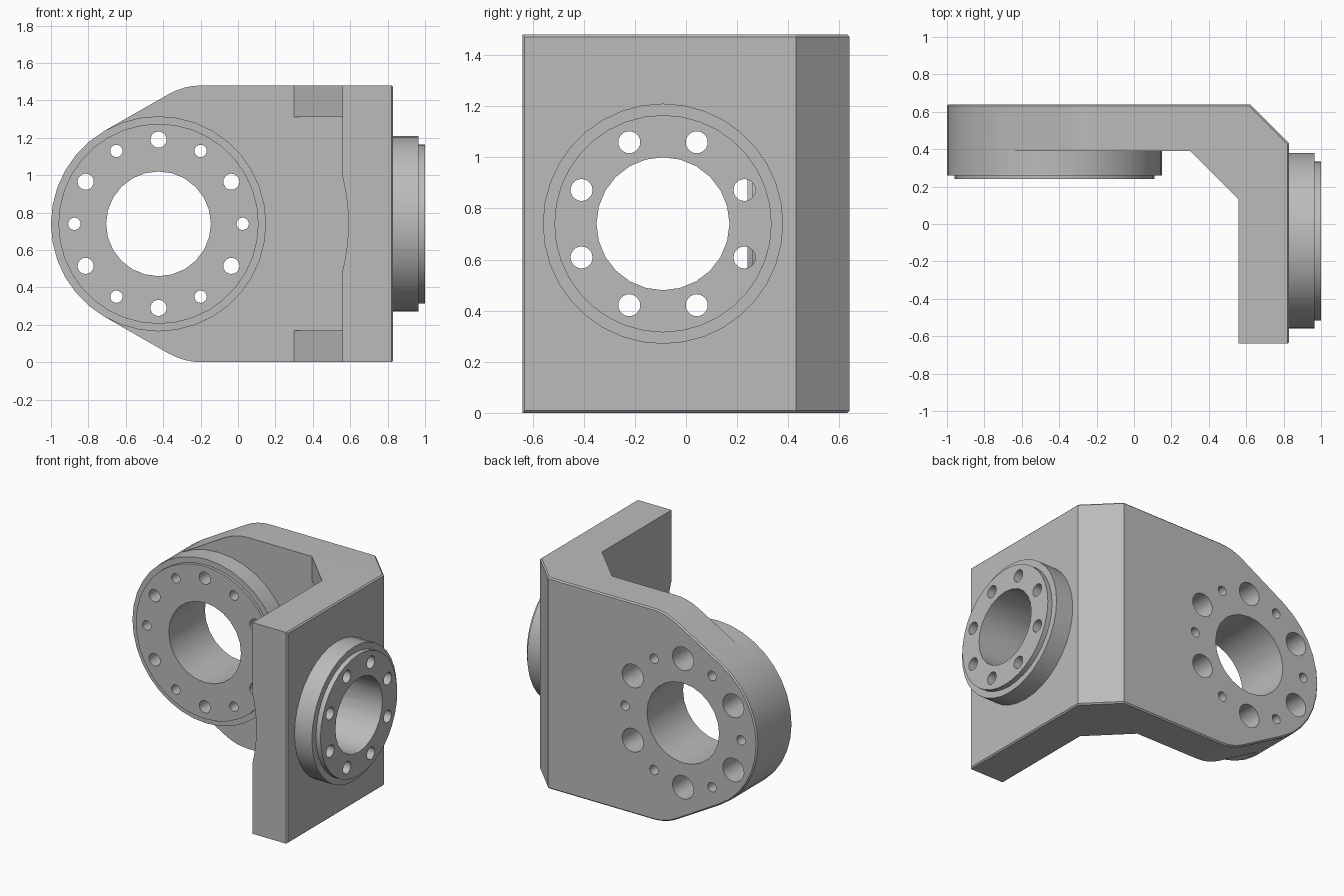
import bpy, bmesh, math
from mathutils import Vector

if "Cube" in bpy.data.objects:
    bpy.data.objects.remove(bpy.data.objects["Cube"])

grey = bpy.data.materials.new("machined grey")
grey.diffuse_color = (0.5, 0.5, 0.5, 1)
grey.use_nodes = True
grey.node_tree.nodes["Principled BSDF"].inputs["Base Color"].default_value = grey.diffuse_color
MAP = {'x': lambda u, v, h: (h, u, v),
       'y': lambda u, v, h: (u, h, v),
       'z': lambda u, v, h: (u, v, h)}


def arc(c, r, a0, a1, n):
    """n + 1 points from angle a0 to a1 in degrees."""
    return [(c[0] + r * math.cos(math.radians(a0 + (a1 - a0) * i / n)),
             c[1] + r * math.sin(math.radians(a0 + (a1 - a0) * i / n))) for i in range(n + 1)]


def circle(c, r, n):
    return arc(c, r, 0, 360, n)[:-1]


def prism(name, pts, axis, a, b):
    bm = bmesh.new()
    lo = [bm.verts.new(MAP[axis](u, v, a)) for u, v in pts]
    hi = [bm.verts.new(MAP[axis](u, v, b)) for u, v in pts]
    bm.faces.new(lo)
    bm.faces.new(hi)
    for i in range(len(pts)):
        j = (i + 1) % len(pts)
        bm.faces.new((lo[i], lo[j], hi[j], hi[i]))
    bmesh.ops.recalc_face_normals(bm, faces=bm.faces)
    me = bpy.data.meshes.new(name)
    bm.to_mesh(me)
    bm.free()
    me.materials.append(grey)
    ob = bpy.data.objects.new(name, me)
    bpy.context.collection.objects.link(ob)
    return ob


def combine(target, other, op):
    m = target.modifiers.new("bool", 'BOOLEAN')
    m.operation, m.object, m.solver = op, other, 'EXACT'
    bpy.context.view_layer.objects.active = target
    bpy.ops.object.modifier_apply(modifier=m.name)
    bpy.data.objects.remove(other)


HUB = (-0.425, 0.74)    # x, z
BOSS = (-0.09, 0.74)    # y, z
TOP = 1.48

# L-shaped bracket, trimmed to the tapered round-ended outline
bracket = prism("bracket", [(-1.2, 0.64), (0.62, 0.64), (0.83, 0.43), (0.83, -0.64), (0.56, -0.64),
                            (0.56, 0.13), (0.30, 0.39), (-1.2, 0.39)], 'z', 0, TOP)
R = 0.36
fx = HUB[0] + 0.135 + R * math.tan(math.radians(15))
outline = ([(1.2, TOP)] + arc((fx, TOP - R), R, 90, 120, 4) + arc(HUB, 0.575, 120, 240, 12)
           + arc((fx, R), R, 240, 270, 4) + [(1.2, 0)])
combine(bracket, prism("outline_cutter", outline, 'y', -1, 1), 'INTERSECT')

# Small chamfer around the outer faces
bm = bmesh.new()
bm.from_mesh(bracket.data)
bmesh.ops.dissolve_limit(bm, angle_limit=0.01, verts=bm.verts, edges=bm.edges)
s = math.sqrt(0.5)
outer_dirs = [Vector((0, 1, 0)), Vector((1, 0, 0)), Vector((s, s, 0))]
is_outer = lambda f: any(f.normal.dot(d) > 0.999 for d in outer_dirs)
rim = [e for e in bm.edges if len(e.link_faces) == 2
       and is_outer(e.link_faces[0]) != is_outer(e.link_faces[1])]
bmesh.ops.bevel(bm, geom=rim, offset=0.009, segments=1, affect='EDGES')
bm.to_mesh(bracket.data)
bm.free()

# Clearance groove between the two corner ribs
groove = ([(0.1, 0.17), (0.56, 0.17)] + arc(HUB, 1.015, -13.97, 13.97, 8)
          + [(0.56, 1.31), (0.1, 1.31)])
combine(bracket, prism("groove_cutter", groove, 'y', -0.8, 0.39), 'DIFFERENCE')

# Stepped hub and stepped side boss
for name, c, r, n, axis, a, b in (
        ("hub", HUB, 0.575, 36, 'y', 0.26, 0.45), ("hub_step", HUB, 0.535, 36, 'y', 0.24, 0.35),
        ("boss", BOSS, 0.47, 36, 'x', 0.75, 0.965), ("boss_step", BOSS, 0.425, 36, 'x', 0.9, 1.0)):
    combine(bracket, prism(name, circle(c, r, n), axis, a, b), 'UNION')


def drill(c, r, axis, a, b, n=20):
    combine(bracket, prism("drill", circle(c, r, n), axis, a, b), 'DIFFERENCE')


# Bores
drill(HUB, 0.28, 'y', 0, 1, 24)
drill(BOSS, 0.26, 'x', 0.4, 1.2, 24)

# Hub bolt holes: counterbored from the back, with small pin holes between
for p in arc(HUB, 0.45, 30, 330, 5):
    drill(p, 0.043, 'y', 0, 1)
    drill(p, 0.082, 'y', 0.42, 1)
for p in arc(HUB, 0.45, 0, 300, 5):
    drill(p, 0.033, 'y', 0, 1)
# Boss bolt holes
for p in arc(BOSS, 0.345, 22.5, 337.5, 7):
    drill(p, 0.043, 'x', 0.4, 1.2)

bpy.ops.object.select_all(action='DESELECT')
bracket.select_set(True)
bpy.context.view_layer.objects.active = bracket
bpy.ops.object.shade_smooth_by_angle(angle=math.radians(30))
